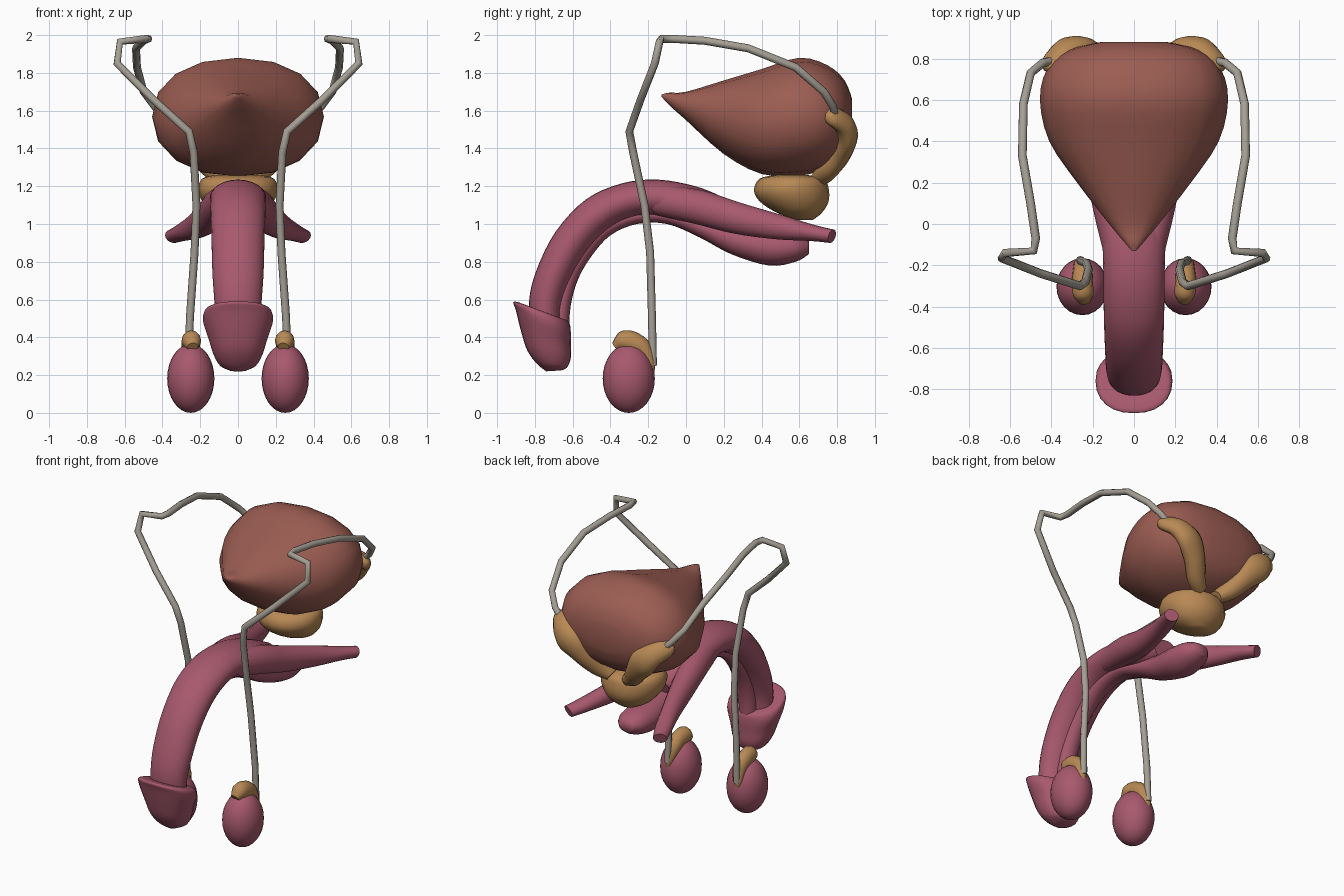
import bpy
import bmesh
from math import cos, sin, tau
from mathutils import Vector

default = bpy.data.objects.get("Cube")
if default:
    bpy.data.objects.remove(default, do_unlink=True)


def material(name, colour):
    mat = bpy.data.materials.new(name)
    mat.use_nodes = True
    rgba = (*colour, 1)
    mat.diffuse_color = rgba
    mat.node_tree.nodes["Principled BSDF"].inputs["Base Color"].default_value = rgba
    return mat


red_brown = material("red_brown", (.33, .11, .085))
rose = material("rose", (.39, .10, .155))
ochre = material("ochre", (.48, .25, .09))
warm_grey = material("warm_grey", (.38, .35, .30))


def finish(obj, mat):
    """Give an object its colour and smooth shading."""
    obj.data.materials.append(mat)
    bpy.ops.object.select_all(action="DESELECT")
    bpy.context.view_layer.objects.active = obj
    obj.select_set(True)
    bpy.ops.object.shade_smooth_by_angle(angle=1.0)


def resample(rows, steps):
    """Smooth a list of sections with a Catmull-Rom spline."""
    rows = [Vector(r) for r in rows]
    padded = [rows[0]] + rows + [rows[-1]]
    result = []
    for i in range(len(rows) - 1):
        a, b, c, d = padded[i:i + 4]
        for k in range(steps):
            t = k / steps
            result.append(b + (c - a) * (t / 2)
                          + (a * 2 - b * 5 + c * 4 - d) * (t * t / 2)
                          + (b * 3 - a - c * 3 + d) * (t ** 3 / 2))
    return result + [rows[-1]]


def power(value, exponent):
    return abs(value) ** exponent * (1 if value >= 0 else -1)


def loft(name, mat, rows, side=1, sides=16, steps=4, roundness=1.0):
    """Skin sections given as x, edge A (y, z), edge B (y, z), half width."""
    sections = []
    for x, ay, az, by, bz, width in resample(rows, steps):
        a, b = Vector((x, ay, az)), Vector((x, by, bz))
        sections.append(((a + b) / 2, (a - b) / 2, width))
    bm = bmesh.new()
    rings = []
    last = len(sections) - 1
    for i, (centre, across, width) in enumerate(sections):
        along = sections[min(i + 1, last)][0] - sections[max(i - 1, 0)][0]
        wide = across.cross(along).normalized() * width
        ring = []
        for k in range(sides):
            angle = tau * k / sides
            p = (centre + across * power(cos(angle), roundness)
                 + wide * power(sin(angle), roundness))
            p.x *= side
            ring.append(bm.verts.new(p))
        rings.append(ring)
    for low, high in zip(rings, rings[1:]):
        for k in range(sides):
            n = (k + 1) % sides
            bm.faces.new((low[k], low[n], high[n], high[k]))
    bm.faces.new(rings[0])
    bm.faces.new(rings[-1])
    bmesh.ops.recalc_face_normals(bm, faces=bm.faces)
    mesh = bpy.data.meshes.new(name)
    bm.to_mesh(mesh)
    bm.free()
    obj = bpy.data.objects.new(name, mesh)
    bpy.context.collection.objects.link(obj)
    finish(obj, mat)


def tube(name, mat, points, radius, side):
    """Round tube through a list of points."""
    curve = bpy.data.curves.new(name, "CURVE")
    curve.dimensions = "3D"
    curve.bevel_depth = radius
    curve.bevel_resolution = 2
    curve.use_fill_caps = True
    spline = curve.splines.new("POLY")
    spline.points.add(len(points) - 1)
    for point, (x, y, z) in zip(spline.points, points):
        point.co = (x * side, y, z, 1)
    spline.use_smooth = True
    obj = bpy.data.objects.new(name, curve)
    bpy.context.collection.objects.link(obj)
    curve.materials.append(mat)


def ellipsoid(name, mat, centre, radii):
    bpy.ops.mesh.primitive_uv_sphere_add(segments=24, ring_count=16, radius=1, location=centre)
    obj = bpy.context.object
    obj.name = name
    obj.scale = radii
    finish(obj, mat)


# Bladder: pointed at the front, broad and rounded at the back
loft("bladder", red_brown, [
    (0, -.13, 1.685, -.13, 1.675, .01), (0, -.09, 1.695, -.09, 1.63, .045),
    (0, 0, 1.70, 0, 1.55, .12), (0, .2, 1.76, .2, 1.37, .275),
    (0, .4, 1.82, .4, 1.265, .41), (0, .6, 1.88, .6, 1.255, .455),
    (0, .75, 1.84, .75, 1.30, .42), (0, .84, 1.76, .84, 1.38, .32),
    (0, .88, 1.66, .88, 1.48, .16)], steps=3, roundness=.92)

# Prostate: flat-topped bulb below the bladder
loft("prostate", ochre, [
    (0, .48, 1.26, .64, 1.26, .12), (0, .39, 1.24, .73, 1.24, .19),
    (0, .36, 1.18, .755, 1.19, .21), (0, .39, 1.12, .755, 1.12, .19),
    (0, .48, 1.06, .72, 1.06, .14), (0, .59, 1.02, .67, 1.02, .06)], sides=20)

# Shaft: arched body
loft("shaft", rose, [
    (0, -.82, .45, -.66, .45, .12), (0, -.83, .60, -.655, .57, .125),
    (0, -.79, .76, -.61, .70, .135), (0, -.69, .96, -.53, .84, .14),
    (0, -.53, 1.13, -.42, .96, .145), (0, -.34, 1.215, -.29, 1.03, .148),
    (0, -.15, 1.235, -.15, 1.04, .15), (0, .05, 1.20, .02, 1.0, .16),
    (0, .2, 1.14, .17, .96, .14), (0, .32, 1.08, .28, .97, .08)], sides=24)

# Lower cord: slim under the arch, swelling to a bulb at the back
loft("lower_cord", rose, [
    (0, -.74, .45, -.62, .42, .06), (0, -.70, .60, -.61, .57, .06),
    (0, -.66, .74, -.57, .71, .06), (0, -.59, .89, -.50, .83, .06),
    (0, -.46, 1.01, -.40, .94, .06), (0, -.28, 1.08, -.26, 1.0, .06),
    (0, -.1, 1.08, -.1, 1.0, .065), (0, .1, 1.03, .07, .93, .075),
    (0, .27, .99, .24, .84, .09), (0, .45, .97, .44, .78, .115),
    (0, .58, .95, .58, .80, .10), (0, .65, .91, .65, .84, .05)])

# Tip: flared rim around the end of the shaft
loft("tip", rose, [
    (0, -.82, .56, -.66, .50, .13), (0, -.91, .59, -.62, .48, .175),
    (0, -.90, .54, -.61, .43, .185), (0, -.87, .42, -.61, .36, .155),
    (0, -.84, .33, -.61, .29, .13), (0, -.79, .26, -.63, .24, .095),
    (0, -.74, .22, -.66, .225, .04)], sides=24, roundness=.88)

for label, side in (("left", 1), ("right", -1)):
    # Root branches spreading to the back
    loft(label + "_root_branch", rose, [
        (.07, -.15, 1.21, -.17, 1.05, .07), (.11, .08, 1.18, .05, 1.0, .085),
        (.16, .28, 1.115, .25, .95, .075), (.23, .5, 1.05, .47, .92, .06),
        (.30, .68, .995, .66, .91, .055), (.345, .785, .97, .76, .90, .045)], side)

    # Lobed glands against the back of the bladder
    loft(label + "_gland", ochre, [
        (.06, .76, 1.23, .66, 1.25, .04), (.13, .81, 1.27, .70, 1.31, .06),
        (.20, .87, 1.35, .77, 1.39, .07), (.27, .91, 1.46, .80, 1.46, .09),
        (.34, .89, 1.54, .78, 1.52, .075), (.40, .83, 1.58, .73, 1.56, .06),
        (.425, .77, 1.60, .74, 1.58, .03)], side, sides=12)

    # Testicle with a cap folded over its top and back
    ellipsoid(label + "_testicle", rose, (.25 * side, -.303, .182), (.125, .138, .182))
    loft(label + "_cap", ochre, [
        (.24, -.39, .37, -.36, .33, .03), (.245, -.35, .43, -.33, .33, .05),
        (.25, -.27, .43, -.29, .31, .05), (.25, -.19, .37, -.25, .29, .045),
        (.26, -.163, .27, -.21, .23, .03), (.26, -.17, .21, -.2, .2, .015)], side, sides=12)

    # Duct looping up and over the bladder
    tube(label + "_duct", warm_grey, [
        (.26, -.175, .25), (.255, -.18, .5), (.23, -.19, .85), (.22, -.22, 1.1),
        (.235, -.28, 1.38), (.26, -.30, 1.49), (.45, -.24, 1.66),
        (.64, -.165, 1.85), (.625, -.14, 1.965), (.485, -.13, 1.98),
        (.475, -.07, 1.98), (.50, .1, 1.97), (.54, .33, 1.93),
        (.535, .58, 1.83), (.50, .73, 1.70), (.44, .78, 1.62), (.39, .79, 1.57)],
        .021, side)
